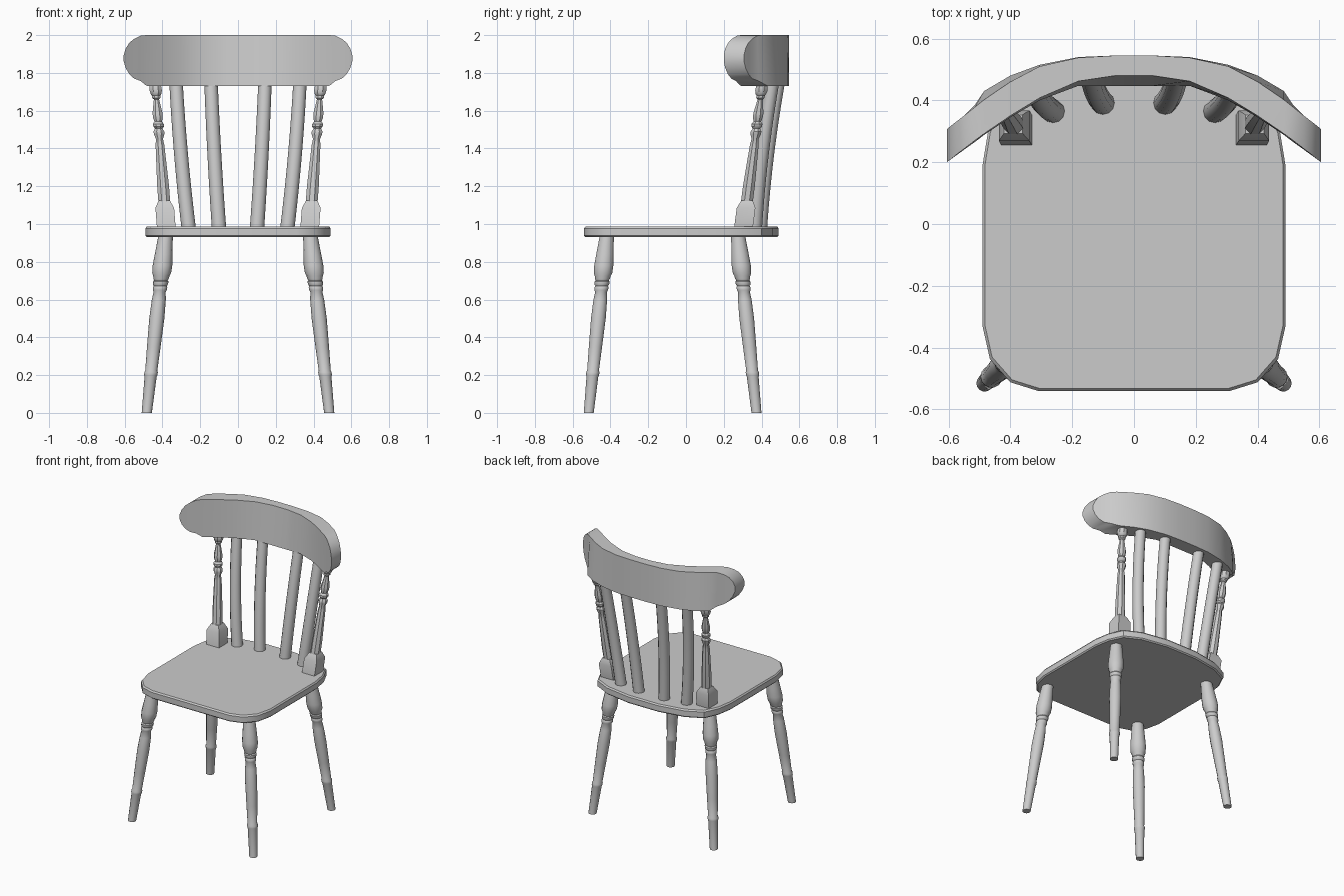
import bpy, bmesh, math
from mathutils import Vector


def skin(name, rings, angle=35):
    """Join equal-length point rings into a closed solid."""
    bm = bmesh.new()
    vs = [[bm.verts.new(p) for p in r] for r in rings]
    n = len(vs[0])
    for a, b in zip(vs, vs[1:]):
        for i in range(n):
            bm.faces.new((a[i], a[(i + 1) % n], b[(i + 1) % n], b[i]))
    bm.faces.new(vs[0][::-1])
    bm.faces.new(vs[-1])
    bmesh.ops.recalc_face_normals(bm, faces=bm.faces)
    me = bpy.data.meshes.new(name)
    bm.to_mesh(me)
    bm.free()
    ob = bpy.data.objects.new(name, me)
    bpy.context.collection.objects.link(ob)
    bpy.context.view_layer.objects.active = ob
    ob.select_set(True)
    bpy.ops.object.shade_smooth_by_angle(angle=math.radians(angle))
    ob.select_set(False)
    return ob


def turned(name, bottom, top, profile, sides=14, bow=(0, 0), turn=0.0):
    """Leaning turned part: horizontal rings of (z, radius) along bottom-top."""
    b, t = Vector(bottom), Vector(top)
    rings = []
    for z, r in profile:
        f = (z - b.z) / (t.z - b.z)
        c = b.lerp(t, f)
        k = 4 * f * (1 - f)
        rings.append([(c.x + bow[0] * k + r * math.cos(turn + math.tau * i / sides),
                       c.y + bow[1] * k + r * math.sin(turn + math.tau * i / sides), z)
                      for i in range(sides)])
    return skin(name, rings)


# Seat: rounded outline with softened rims
half = [(.31, -.54), (.40, -.512), (.466, -.437), (.49, -.33), (.49, .19),
        (.472, .30), (.425, .40), (.31, .457), (.12, .49)]
outline = half + [(-x, y) for x, y in reversed(half)]
skin("seat", [[(x * s, y * s, z) for x, y in outline]
              for z, s in ((.93, .985), (.938, 1), (.977, 1), (.987, .985))])

# Top rail: x, front bottom, front top, back top, back bottom, z bottom, z top
stations = [(.06, .447, .48, .545, .545, 1.73, 2.0),
            (.18, .447, .462, .538, .54, 1.73, 2.0),
            (.305, .40, .408, .51, .515, 1.73, 2.0),
            (.40, .345, .35, .46, .48, 1.73, 2.0),
            (.485, .288, .292, .402, .43, 1.732, 2.0),
            (.515, .265, .27, .378, .385, 1.757, 1.997),
            (.55, .24, .243, .35, .35, 1.77, 1.98),
            (.575, .222, .224, .331, .331, 1.793, 1.96),
            (.594, .208, .208, .316, .316, 1.825, 1.93),
            (.605, .20, .20, .307, .307, 1.86, 1.895)]
rail = []
for s, seq in ((-1, stations[::-1]), (1, stations)):
    for x, fb, ft, bt, bb, z0, z1 in seq:
        rail.append([(s * x, fb, z0), (s * x, ft, z1), (s * x, bt, z1), (s * x, bb, z0)])
skin("top_rail", rail, 40)

# Turned profiles
leg = [(0, .027), (.19, .032), (.2, .035), (.215, .036), (.225, .032), (.35, .036),
       (.5, .040), (.6, .037), (.64, .032), (.65, .037), (.665, .038), (.672, .034),
       (.68, .040), (.695, .041), (.702, .036), (.712, .041), (.725, .043), (.74, .050),
       (.78, .052), (.84, .047), (.95, .037)]
post = [(1.1, .034), (1.2, .034), (1.42, .025), (1.45, .020), (1.475, .030), (1.49, .031),
        (1.505, .021), (1.515, .030), (1.53, .031), (1.542, .021), (1.56, .027),
        (1.585, .029), (1.66, .015), (1.668, .024), (1.68, .024), (1.685, .029),
        (1.705, .035), (1.725, .034), (1.75, .027)]
block = [(.98, .070), (1.085, .070), (1.125, .042)]
spindle = [(.97 + .065 * i, .038 - .0002 * i) for i in range(13)]

for s, side in ((-1, "left"), (1, "right")):
    # Splayed legs
    turned("front_leg_" + side, (s * .483, -.515, 0), (s * .384, -.42, .93), leg)
    turned("back_leg_" + side, (s * .483, .373, 0), (s * .384, .277, .93), leg)
    # Back posts with a square foot block
    p0, p1 = (s * .38, .305, .985), (s * .437, .402, 1.73)
    turned("post_block_" + side, p0, p1, block, 4, turn=math.pi / 4)
    turned("back_post_" + side, p0, p1, post, 8, turn=math.pi / 8)
    # Bowed spindles
    turned("outer_spindle_" + side, (s * .262, .365, .985), (s * .327, .455, 1.73),
           spindle, 12, (s * .006, -.010))
    turned("inner_spindle_" + side, (s * .101, .392, .985), (s * .142, .485, 1.73),
           spindle, 12, (s * .003, -.010))
